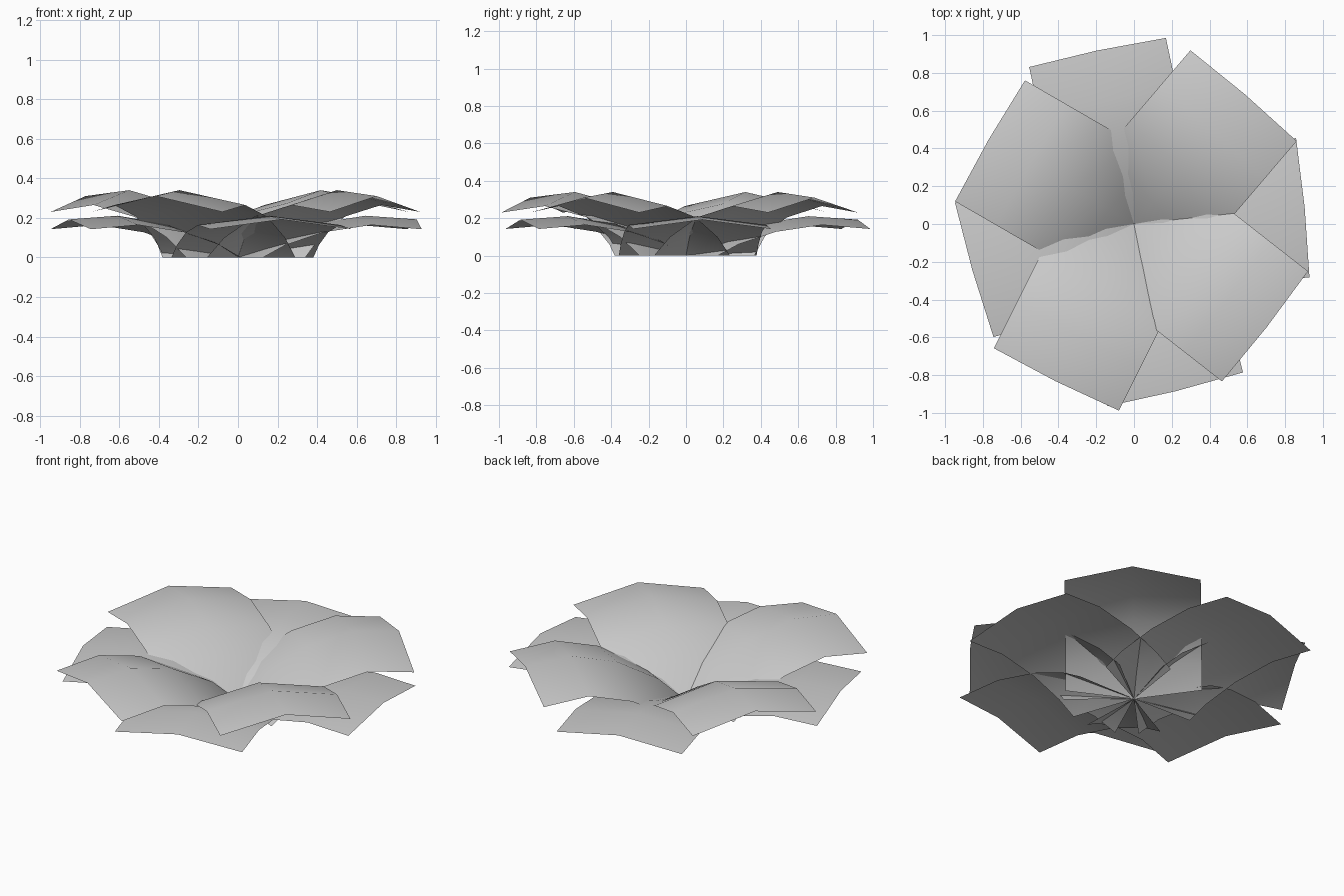
import bpy
import bmesh
from math import radians
from mathutils import Matrix

cube = bpy.data.objects.get("Cube")
if cube:
    bpy.data.objects.remove(cube, do_unlink=True)

# Single pale grey petal colour
grey = bpy.data.materials.new("pale_grey")
grey.use_nodes = True
colour = (0.6, 0.6, 0.6, 1)
grey.diffuse_color = colour
grey.node_tree.nodes["Principled BSDF"].inputs["Base Color"].default_value = colour

HALF_WIDTH = 0.37
# Rows along the petal: (reach at middle, height at middle, reach at side, height at side)
ROWS = [
    (0.0, 0.0, 0.09, 0.0),
    (0.15, 0.145, 0.2, 0.1),
    (0.38, 0.275, 0.39, 0.205),
    (0.635, 0.34, 0.63, 0.265),
    (0.89, 0.31, 0.88, 0.23),
]


def make_petal(name, angle, shift, height):
    """Arched square petal that bends up from the centre and droops at its tip."""
    bm = bmesh.new()
    grid = []
    for mid_u, mid_z, side_u, side_z in ROWS:
        row = []
        for side in (-1, 0, 1):
            u, z = (side_u, side_z) if side else (mid_u, mid_z)
            row.append(bm.verts.new((u + shift * u, side * HALF_WIDTH, z * height)))
        grid.append(row)
    for low, high in zip(grid, grid[1:]):
        for i in range(2):
            bm.faces.new((low[i], high[i], high[i + 1], low[i + 1])).smooth = True
    bm.transform(Matrix.Rotation(radians(angle), 4, "Z"))
    mesh = bpy.data.meshes.new(name)
    bm.to_mesh(mesh)
    bm.free()
    mesh.materials.append(grey)
    petal = bpy.data.objects.new(name, mesh)
    bpy.context.collection.objects.link(petal)


# Upper ring, then the flatter lower ring: (angle, extra reach)
UPPER = [(-38, 0.0), (49.5, 0.015), (150, 0.0), (243.5, 0.045)]
LOWER = [(5.5, 0.02), (102, 0.055), (196, 0.0), (-76, 0.025)]
for ring, petals, height in (("upper", UPPER, 1.0), ("lower", LOWER, 0.62)):
    for n, (angle, shift) in enumerate(petals, 1):
        make_petal(f"{ring}_petal_{n}", angle, shift, height)
